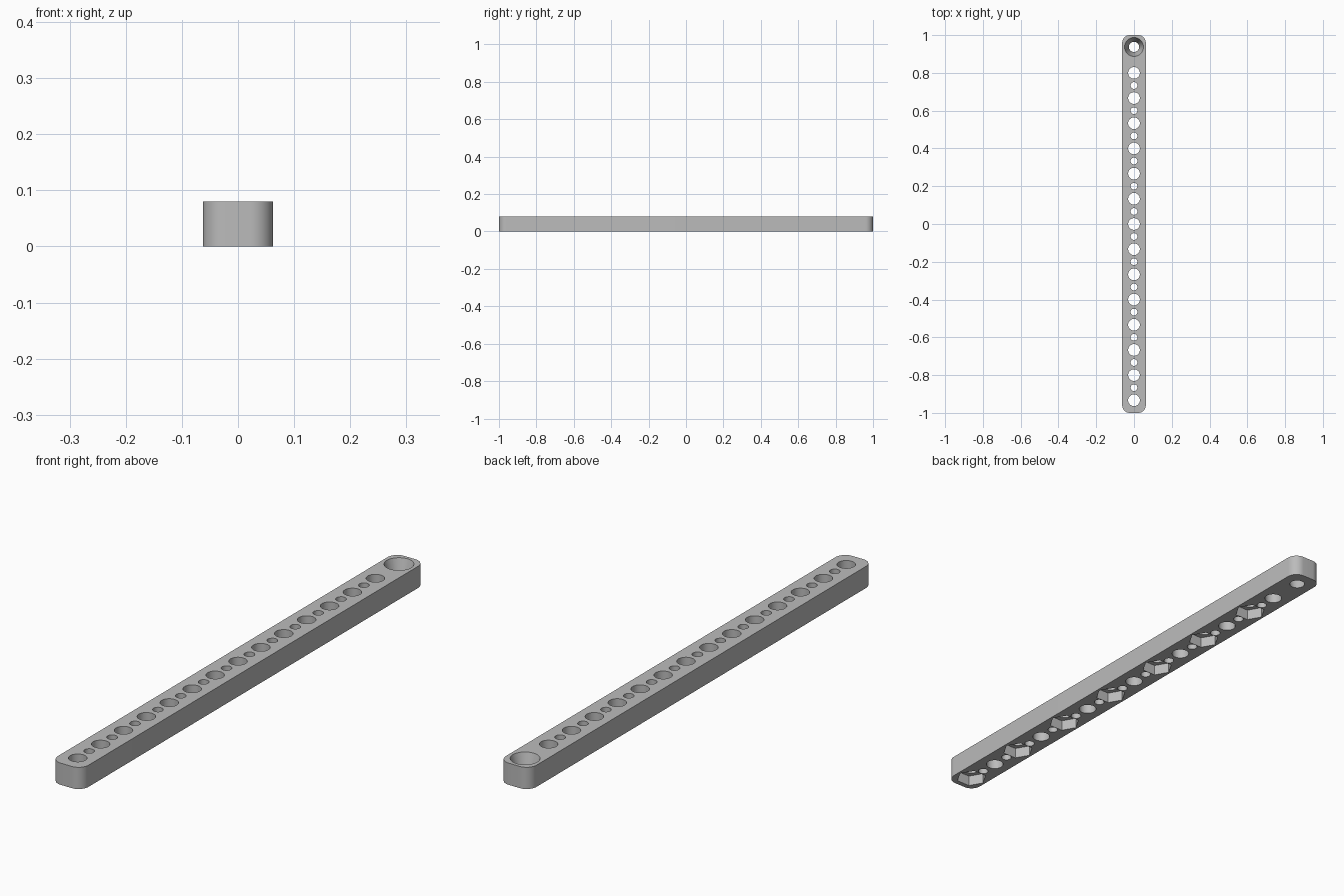
import bpy
import bmesh
from math import cos, sin, pi, radians
from mathutils import Matrix

old = bpy.data.objects.get("Cube")
if old:
    bpy.data.objects.remove(old, do_unlink=True)

HALF_W, HALF_L, HEIGHT, CORNER = 0.0625, 1.0, 0.08, 0.04
PITCH = 2 / 15

grey = bpy.data.materials.new("grey plastic")
grey.use_nodes = True
colour = (0.5, 0.5, 0.5, 1)
grey.diffuse_color = colour
grey.node_tree.nodes["Principled BSDF"].inputs["Base Color"].default_value = colour


def make_object(name, bm):
    bmesh.ops.recalc_face_normals(bm, faces=bm.faces)
    mesh = bpy.data.meshes.new(name)
    bm.to_mesh(mesh)
    bm.free()
    mesh.materials.append(grey)
    obj = bpy.data.objects.new(name, mesh)
    bpy.context.collection.objects.link(obj)
    return obj


def plug(bm, y, z0, z1, r0, r1, sides):
    """Upright prism or cone on the centre line, from z0 to z1."""
    bmesh.ops.create_cone(bm, cap_ends=True, segments=sides, radius1=r0, radius2=r1,
                          depth=z1 - z0, matrix=Matrix.Translation((0, y, (z0 + z1) / 2)))


# Bar with rounded corners
bm = bmesh.new()
outline = []
for i, (sx, sy) in enumerate([(1, 1), (-1, 1), (-1, -1), (1, -1)]):
    for step in range(13):
        a = (i + step / 12) * pi / 2
        outline.append(bm.verts.new((sx * (HALF_W - CORNER) + CORNER * cos(a),
                                     sy * (HALF_L - CORNER) + CORNER * sin(a), 0)))
base = bm.faces.new(outline)
top = bmesh.ops.extrude_face_region(bm, geom=[base])["geom"]
bmesh.ops.translate(bm, vec=(0, 0, HEIGHT),
                    verts=[v for v in top if isinstance(v, bmesh.types.BMVert)])
bar = make_object("perforated_bar", bm)

# Through holes: large ones on the pitch, small ones between, tapered one at the back
holes = bmesh.new()
for k in range(-7, 7):
    plug(holes, k * PITCH, -0.02, HEIGHT + 0.02, 0.031, 0.031, 40)
    if k < 6:
        plug(holes, (k + 0.5) * PITCH, -0.02, HEIGHT + 0.02, 0.018, 0.018, 32)
slope = (0.05 - 0.027) / HEIGHT
plug(holes, 7 * PITCH + 0.004, -0.02, HEIGHT + 0.02,
     0.027 - 0.02 * slope, 0.05 + 0.02 * slope, 48)

# Hexagonal nut pockets under every second large hole
pockets = bmesh.new()
for k in range(-7, 6, 2):
    plug(pockets, k * PITCH, -0.02, 0.04, 0.055, 0.055, 6)
bmesh.ops.rotate(pockets, verts=pockets.verts, matrix=Matrix.Rotation(0, 3, 'Z'))
for face in pockets.faces:
    face.smooth = False
# Put pocket corners on the x axis
for v in pockets.verts:
    k = round((v.co.y / PITCH + 7) / 2) * 2 - 7
    centre = k * PITCH
    x, y = v.co.x, v.co.y - centre
    v.co.x, v.co.y = y, centre + x

# Cut the bar
bpy.context.view_layer.objects.active = bar
bar.select_set(True)
for name, cutter_mesh in (("hole_cutter", holes), ("pocket_cutter", pockets)):
    cutter = make_object(name, cutter_mesh)
    cutter.hide_render = True
    mod = bar.modifiers.new(name, 'BOOLEAN')
    mod.operation = 'DIFFERENCE'
    mod.solver = 'EXACT'
    mod.object = cutter
    bpy.ops.object.modifier_apply(modifier=name)
    bpy.data.objects.remove(cutter, do_unlink=True)

bpy.ops.object.shade_smooth_by_angle(angle=radians(30))
